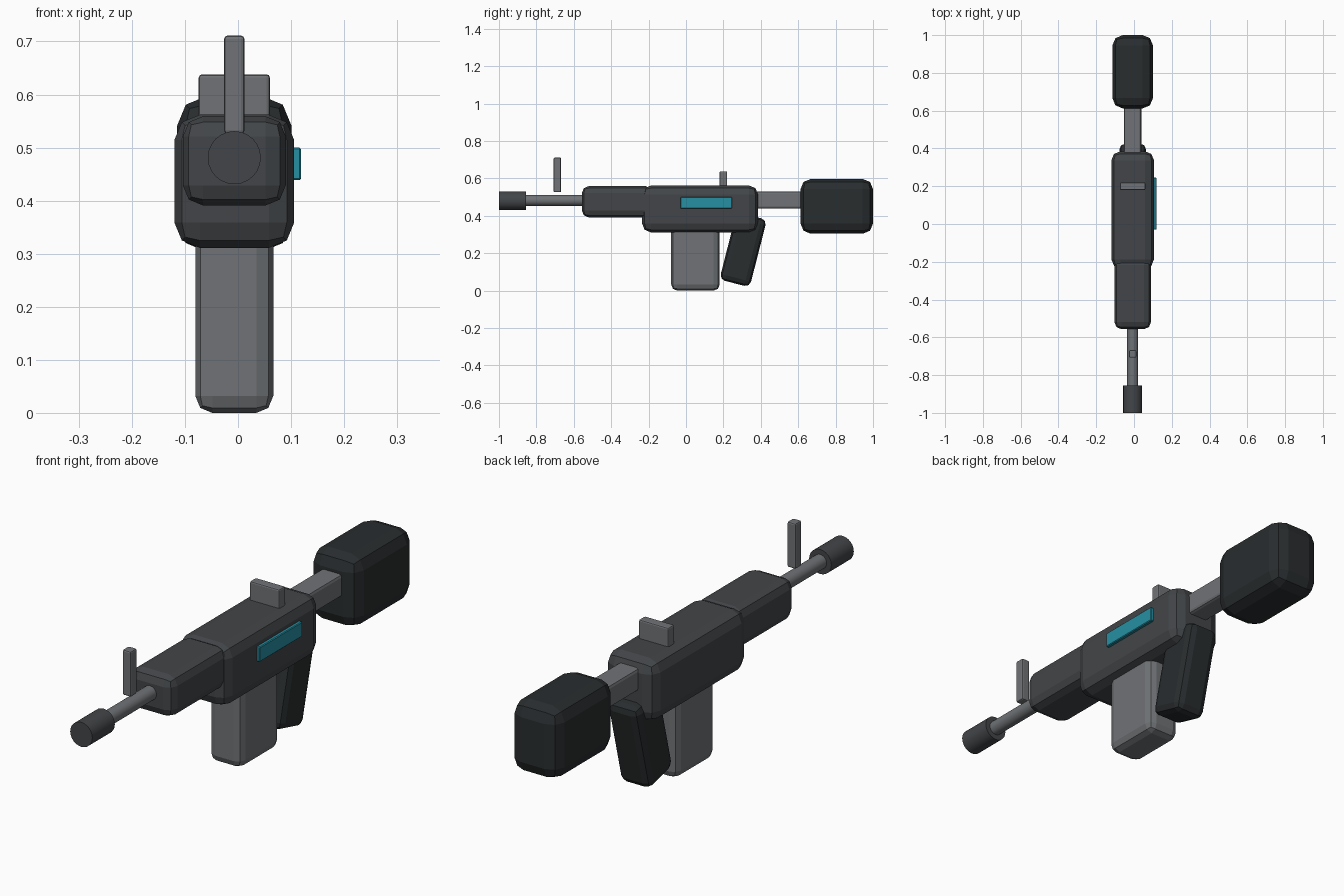
import bpy, math
from mathutils import Matrix

if "Cube" in bpy.data.objects:
    bpy.data.objects.remove(bpy.data.objects["Cube"])

CX = -0.007  # centre line of the body (side panel sticks out on +x)


def material(name, rgb):
    m = bpy.data.materials.new(name)
    m.diffuse_color = (*rgb, 1)
    m.use_nodes = True
    m.node_tree.nodes["Principled BSDF"].inputs["Base Color"].default_value = m.diffuse_color
    return m


BLACK = material("black_polymer", (0.022, 0.026, 0.028))
DARK = material("dark_metal", (0.055, 0.06, 0.065))
GREY = material("grey_metal", (0.16, 0.17, 0.18))
TEAL = material("teal_panel", (0.02, 0.28, 0.37))


def box(name, x, y, z, mat, bevel, segments=2, tilt=0):
    """Bevelled box from (min, max) ranges, tilted about its own centre."""
    size = [b - a for a, b in (x, y, z)]
    centre = [(a + b) / 2 for a, b in (x, y, z)]
    bpy.ops.mesh.primitive_cube_add(size=1, location=centre)
    ob = bpy.context.object
    ob.name = name
    ob.data.transform(Matrix.Diagonal((*size, 1)))
    ob.rotation_euler.x = tilt
    ob.data.materials.append(mat)
    mod = ob.modifiers.new("bevel", 'BEVEL')
    mod.width = bevel
    mod.segments = segments
    return ob


def mid(width):
    return (CX - width / 2, CX + width / 2)


def tube(name, radius, y0, y1, z, mat):
    """Cylinder lying along y."""
    bpy.ops.mesh.primitive_cylinder_add(
        vertices=24, radius=radius, depth=y1 - y0,
        location=(CX, (y0 + y1) / 2, z), rotation=(math.pi / 2, 0, 0))
    ob = bpy.context.object
    ob.name = name
    ob.data.materials.append(mat)
    bpy.ops.object.shade_smooth_by_angle(angle=math.radians(30))


# Main body
box("receiver", mid(0.226), (-0.235, 0.385), (0.311, 0.562), DARK, 0.048)
box("handguard", mid(0.194), (-0.557, -0.18), (0.391, 0.559), DARK, 0.038)

# Barrel and muzzle
tube("barrel", 0.029, -0.87, -0.5, 0.482, GREY)
tube("muzzle", 0.05, -1.0, -0.855, 0.481, DARK)

# Stock and its connecting bar
box("stock_bar", mid(0.092), (0.34, 0.66), (0.438, 0.53), GREY, 0.012)
box("stock", mid(0.215), (0.612, 1.0), (0.304, 0.597), BLACK, 0.055)

# Magazine and slanted grip
box("magazine", mid(0.147), (-0.079, 0.18), (0.0, 0.36), GREY, 0.032)
box("grip", mid(0.14), (0.222, 0.389), (0.033, 0.405), BLACK, 0.03, tilt=-0.25)

# Sights
box("front_sight", mid(0.038), (-0.708, -0.668), (0.526, 0.711), GREY, 0.006)
box("rear_sight", mid(0.134), (0.18, 0.22), (0.545, 0.638), GREY, 0.006)

# Coloured panel on the right side
box("side_panel", (0.09, 0.119), (-0.03, 0.245), (0.439, 0.5), TEAL, 0.003, 1)
